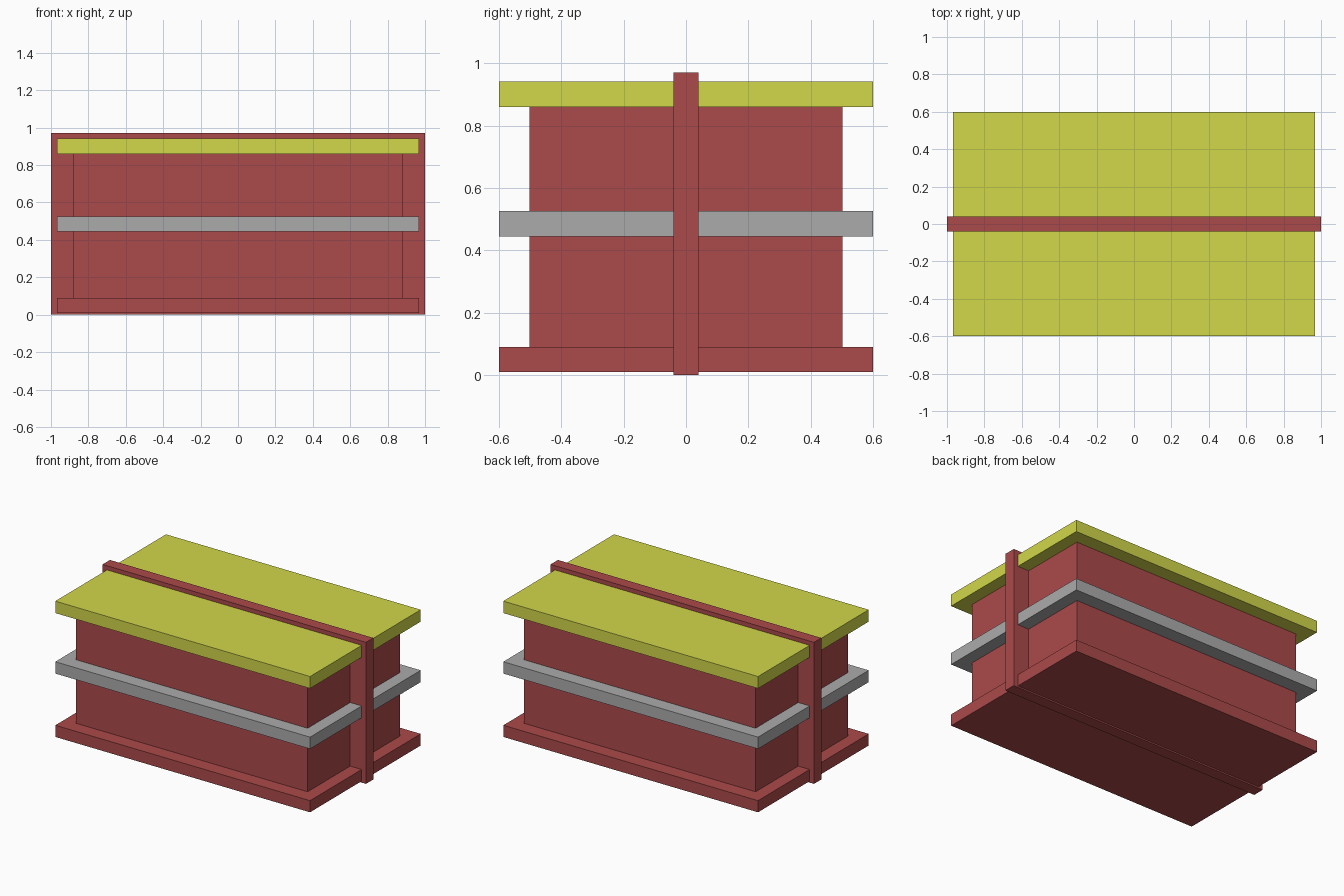
import bpy

if "Cube" in bpy.data.objects:
    bpy.data.objects.remove(bpy.data.objects["Cube"])


def material(name, rgb):
    mat = bpy.data.materials.new(name)
    mat.diffuse_color = (*rgb, 1.0)
    mat.use_nodes = True
    mat.node_tree.nodes["Principled BSDF"].inputs["Base Color"].default_value = mat.diffuse_color
    return mat


def box(name, half_x, half_y, z0, z1, mat):
    bpy.ops.mesh.primitive_cube_add(size=1, location=(0, 0, (z0 + z1) / 2))
    obj = bpy.context.object
    obj.name = name
    obj.scale = (2 * half_x, 2 * half_y, z1 - z0)
    bpy.ops.object.transform_apply(location=False, rotation=False, scale=True)
    obj.data.materials.append(mat)
    return obj


red = material("dark_red", (0.41, 0.067, 0.067))
yellow = material("olive_yellow", (0.645, 0.68, 0.067))
grey = material("mid_grey", (0.41, 0.41, 0.41))

# Crate body
box("body", 0.88, 0.502, 0.09, 0.86, red)

# Overhanging slabs: base, grey middle band, lid
box("base", 0.967, 0.60, 0.01, 0.09, red)
box("middle_band", 0.967, 0.60, 0.445, 0.526, grey)
box("lid", 0.967, 0.60, 0.86, 0.942, yellow)

# Strap wrapping the crate lengthwise, slightly proud on all sides
box("centre_strap", 1.0, 0.04, 0.0, 0.971, red)
